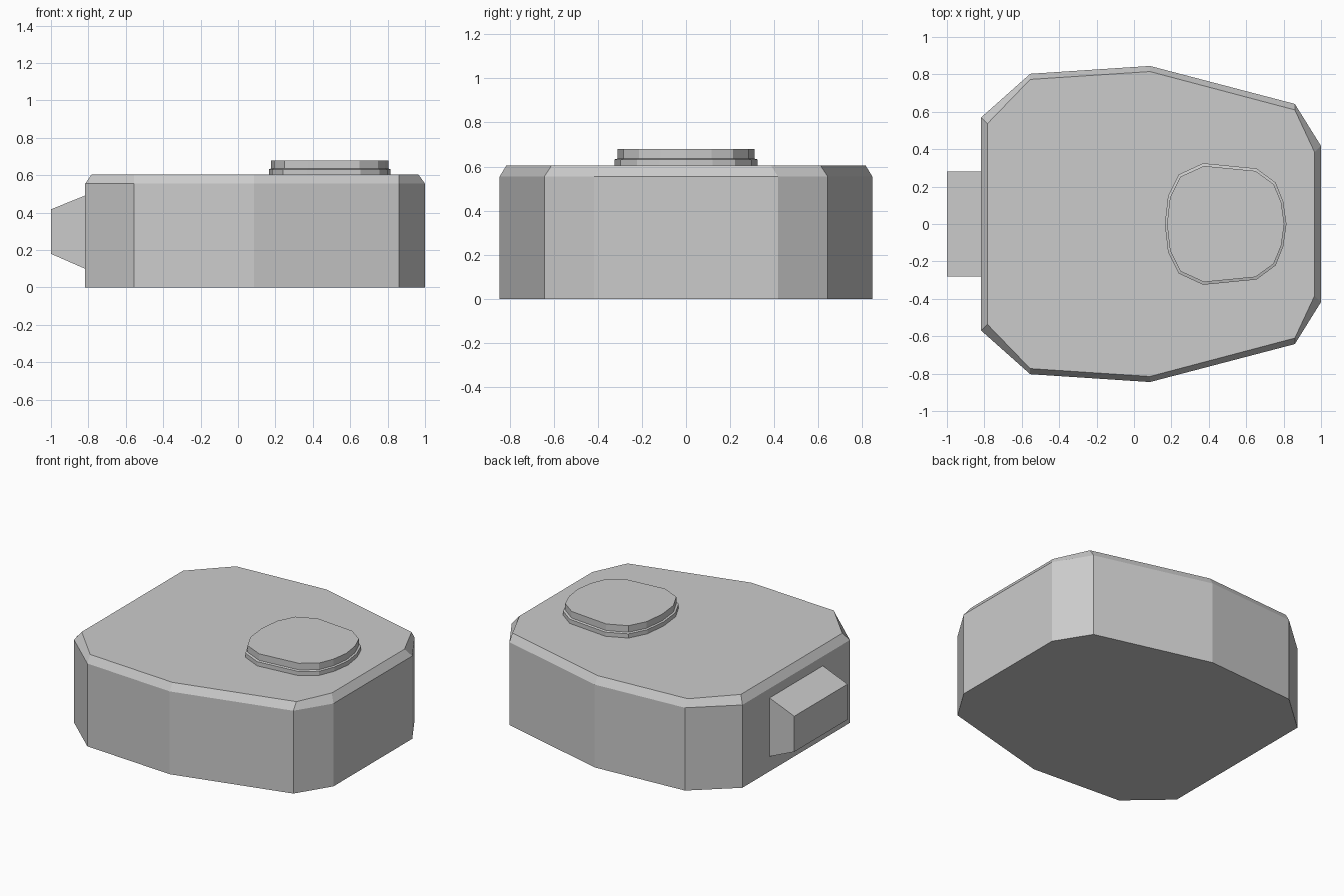
import bpy, bmesh

if "Cube" in bpy.data.objects:
    bpy.data.objects.remove(bpy.data.objects["Cube"])


def loft(name, rings):
    """Solid skinned through matching closed rings of points, capped at both ends."""
    bm = bmesh.new()
    loops = [[bm.verts.new(p) for p in ring] for ring in rings]
    n = len(loops[0])
    for a, b in zip(loops, loops[1:]):
        for i in range(n):
            j = (i + 1) % n
            bm.faces.new((a[i], a[j], b[j], b[i]))
    bm.faces.new(loops[0])
    bm.faces.new(loops[-1])
    bmesh.ops.recalc_face_normals(bm, faces=bm.faces)
    mesh = bpy.data.meshes.new(name)
    bm.to_mesh(mesh)
    bm.free()
    obj = bpy.data.objects.new(name, mesh)
    bpy.context.collection.objects.link(obj)
    return obj


def ring(half, z):
    """Full outline from its +y half, mirrored across y = 0."""
    mirrored = [(x, -y) for x, y in reversed(half) if y > 0]
    return [(x, y, z) for x, y in half + mirrored]


# Turret shell: vertical walls with a narrow chamfer round the roof
wall = [(-0.817, 0.57), (-0.555, 0.803), (0.085, 0.845), (0.86, 0.642), (1.0, 0.417)]
roof = [(-0.783, 0.537), (-0.555, 0.773), (0.085, 0.815), (0.86, 0.61), (0.965, 0.385)]
loft("turret_shell", [ring(wall, 0), ring(wall, 0.555), ring(roof, 0.604)])

# Roof hatch: rounded base collar and slightly smaller lid
collar = [(0.165, 0), (0.182, 0.15), (0.24, 0.265), (0.37, 0.325),
          (0.655, 0.297), (0.757, 0.222), (0.798, 0.12), (0.815, 0)]
lid = [(0.49 + (x - 0.49) * 0.965, y * 0.955) for x, y in collar]
loft("hatch_collar", [ring(collar, 0.6), ring(collar, 0.632), ring(lid, 0.636)])
loft("hatch_lid", [ring(lid, 0.634), ring(lid, 0.68)])

# Gun mantlet: wedge block tapering away from the narrow wall
profile = [(-0.817, 0.1), (-1.0, 0.18), (-1.0, 0.418), (-0.817, 0.492)]
loft("gun_mantlet", [[(x, y, z) for x, z in profile] for y in (-0.282, 0.282)])
